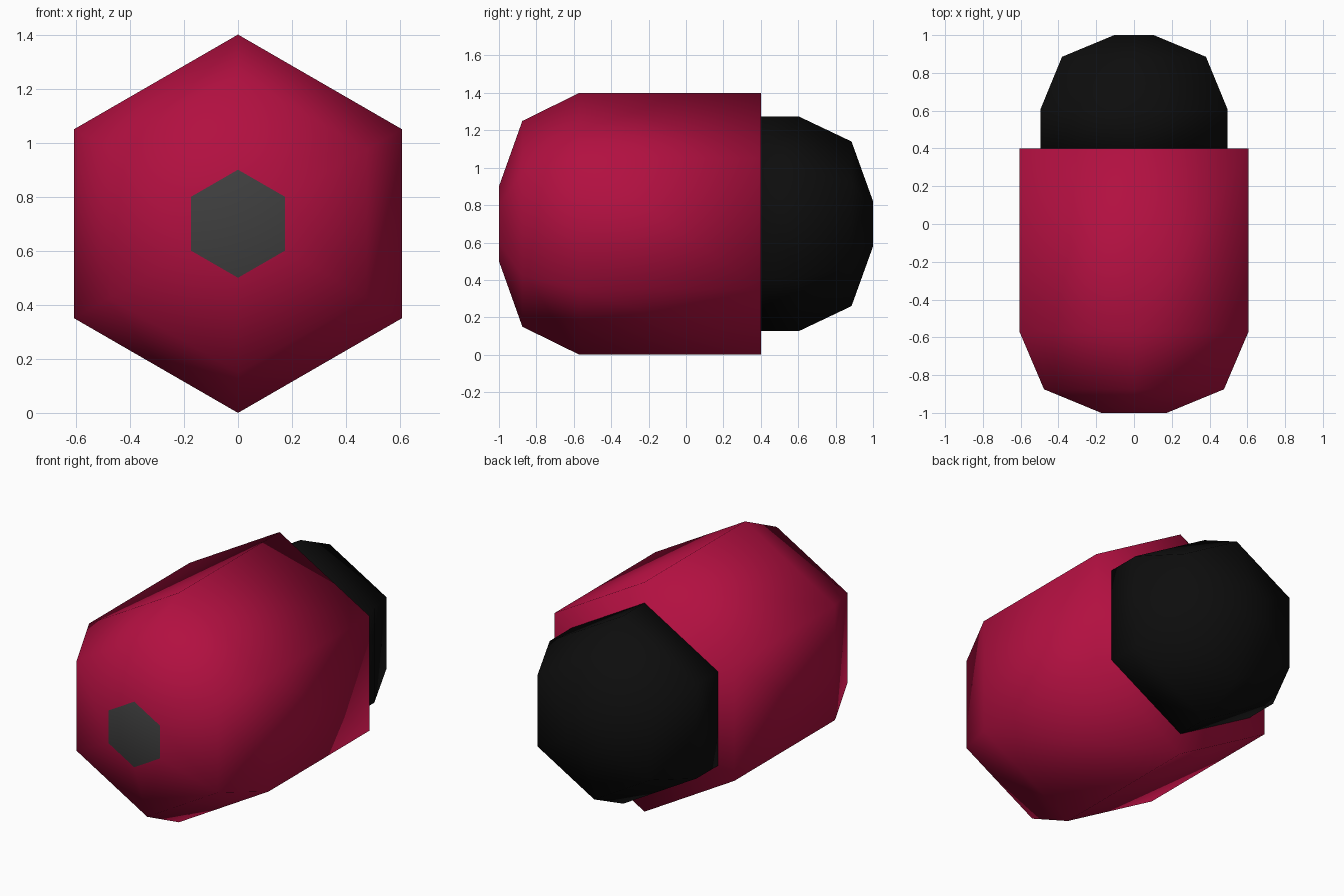
import bpy, bmesh
from math import cos, sin, tau

cube = bpy.data.objects.get("Cube")
if cube:
    bpy.data.objects.remove(cube, do_unlink=True)

SIDES = 6
AXIS_HEIGHT = 0.7


def make_material(name, colour):
    mat = bpy.data.materials.new(name)
    mat.use_nodes = True
    mat.diffuse_color = (*colour, 1)
    mat.node_tree.nodes["Principled BSDF"].inputs["Base Color"].default_value = (*colour, 1)
    return mat


def lathe(name, profile, materials):
    """Six-sided solid along y from (y, radius) pairs, closed at both ends."""
    bm = bmesh.new()
    rings = []
    for y, radius in profile:
        angles = [tau * i / SIDES for i in range(SIDES)]
        rings.append([bm.verts.new((radius * sin(a), y, AXIS_HEIGHT + radius * cos(a)))
                      for a in angles])
    for near, far in zip(rings, rings[1:]):
        for i in range(SIDES):
            j = (i + 1) % SIDES
            bm.faces.new((near[i], near[j], far[j], far[i]))
    bm.faces.new(rings[0])
    bm.faces.new(rings[-1])
    bmesh.ops.recalc_face_normals(bm, faces=bm.faces)
    for face in bm.faces:
        face.smooth = True
    mesh = bpy.data.meshes.new(name)
    bm.to_mesh(mesh)
    bm.free()
    for mat in materials:
        mesh.materials.append(mat)
    obj = bpy.data.objects.new(name, mesh)
    bpy.context.collection.objects.link(obj)
    return obj


crimson = make_material("crimson", (0.445, 0.005, 0.052))
grey = make_material("dark grey", (0.05, 0.05, 0.05))
black = make_material("black", (0.004, 0.004, 0.004))

# Body with a rounded nose; the flat tip is grey
body = lathe("body", [(-1, 0.2), (-0.875, 0.55), (-0.57, 0.7), (0.4, 0.7)], [crimson, grey])
for face in body.data.polygons:
    if face.center.y < -0.99:
        face.material_index = 1

# Rounded rear cap, seated in the body
lathe("rear_cap", [(0.35, 0.573), (0.605, 0.573), (0.885, 0.44), (1, 0.121)], [black])
